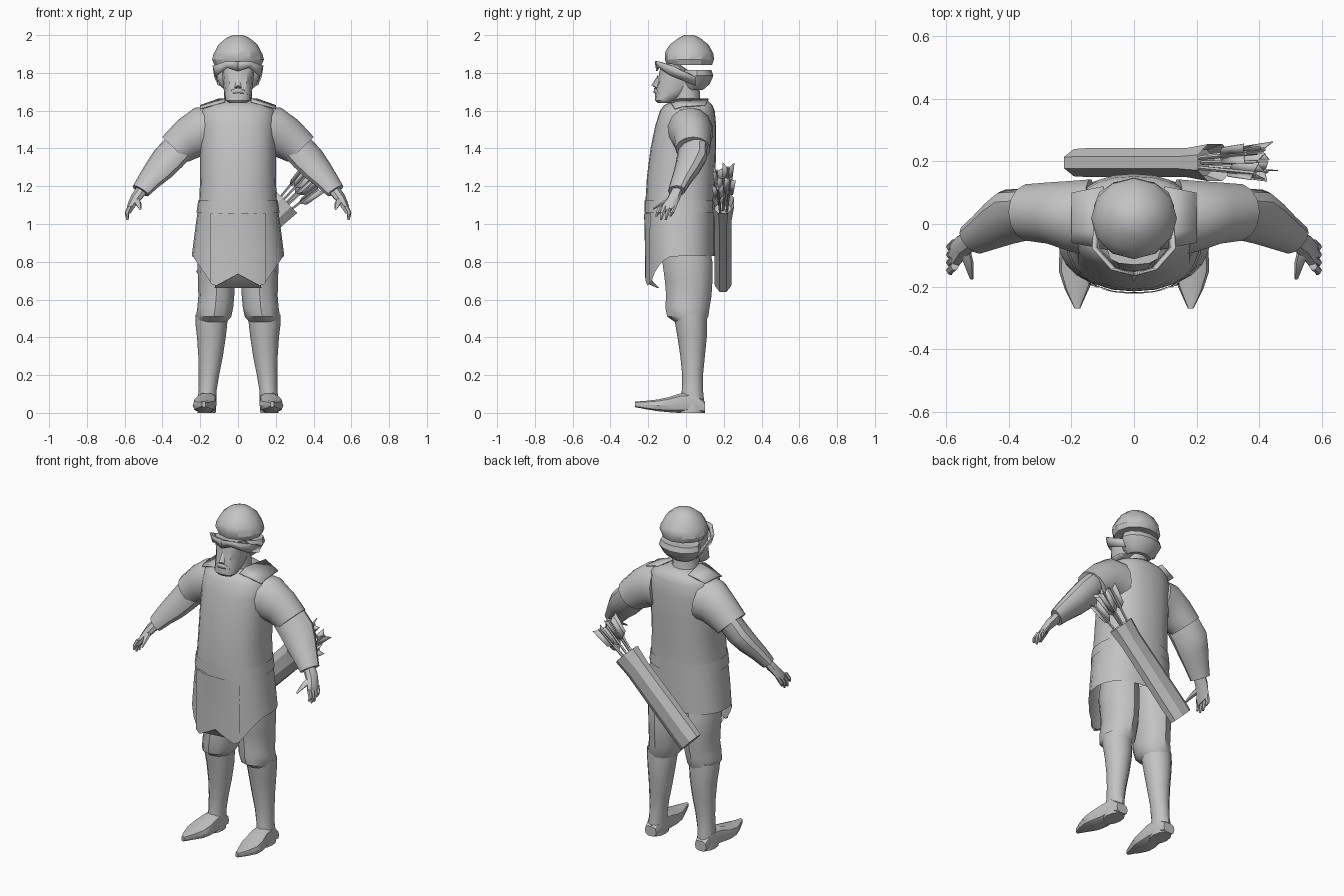
import bpy, bmesh, math
from mathutils import Vector as V

grey = bpy.data.materials.new("plain_grey")
grey.diffuse_color = (0.55, 0.55, 0.55, 1)


def make(name, verts, faces, mirror=False, angle=35, thick=0):
    me = bpy.data.meshes.new(name)
    me.from_pydata([tuple(v) for v in verts], [], faces)
    bm = bmesh.new()
    bm.from_mesh(me)
    bmesh.ops.recalc_face_normals(bm, faces=bm.faces)
    bm.to_mesh(me)
    bm.free()
    me.materials.append(grey)
    ob = bpy.data.objects.new(name, me)
    bpy.context.collection.objects.link(ob)
    bpy.ops.object.select_all(action='DESELECT')
    ob.select_set(True)
    bpy.context.view_layer.objects.active = ob
    bpy.ops.object.shade_smooth_by_angle(angle=math.radians(angle))
    if thick:
        ob.modifiers.new("thickness", 'SOLIDIFY').thickness = thick
    if mirror:
        ob.modifiers.new("mirror", 'MIRROR')
    return ob


def loft(name, rings, start=True, end=True, **kw):
    n = len(rings[0])
    verts = [p for r in rings for p in r]
    faces = [(i * n + j, i * n + (j + 1) % n, (i + 1) * n + (j + 1) % n, (i + 1) * n + j)
             for i in range(len(rings) - 1) for j in range(n)]
    if start:
        faces.append(tuple(range(n)))
    if end:
        faces.append(tuple(range(len(verts) - n, len(verts))))
    return make(name, verts, faces, **kw)


def spow(t, p):
    return math.copysign(abs(t) ** p, t)


def ring(c, u, v, n=12, p=1.0, turn=0.0):
    c, u, v = V(c), V(u), V(v)
    out = []
    for i in range(n):
        a = math.tau * (i + turn) / n
        out.append(c + u * spow(math.cos(a), p) + v * spow(math.sin(a), p))
    return out


def level(z, x0, x1, yf, yb, n=12, p=1.0):
    return ring(((x0 + x1) / 2, (yf + yb) / 2, z), ((x1 - x0) / 2, 0, 0), (0, (yb - yf) / 2, 0), n, p)


def stack(name, data, n=12, p=1.0, **kw):
    # data rows: height, half width, front y, back y
    return loft(name, [level(z, -r, r, f, b, n, p) for z, r, f, b in data], **kw)


# Tunic with a pointed, notched front hem
TUNIC = [(.83, .245, -.21, .15), (.95, .23, -.212, .15), (1.06, .215, -.215, .15),
         (1.13, .205, -.214, .15), (1.25, .2, -.207, .155), (1.4, .2, -.188, .16),
         (1.52, .2, -.163, .16), (1.6, .195, -.138, .152), (1.63, .16, -.115, .14),
         (1.655, .09, -.06, .115)]
PW = .85


def hem(x):
    x = abs(x)
    return .67 + .07 * (1 - x / .13) if x < .13 else .67 + .16 * min(1, (x - .13) / .11)


def tunic_at(z):
    z = max(z, TUNIC[0][0])
    for a, b in zip(TUNIC, TUNIC[1:]):
        if z <= b[0]:
            t = (z - a[0]) / (b[0] - a[0])
            return [a[k] + (b[k] - a[k]) * t for k in (1, 2, 3)]


def front_y(x, z):
    r, f, b = tunic_at(z)
    c = min(1, abs(x) / r) ** (1 / PW)
    return (f + b) / 2 - (b - f) / 2 * (1 - c * c) ** (PW / 2)


rows = [level(z, -r, r, f, b, 24, PW) for z, r, f, b in TUNIC]
for p in rows[0]:
    if p.y < -.03:
        p.z = hem(p.x)
loft("tunic", rows, start=False, angle=45)

# Belt, front panel and folded hem
belt = []
for z in (1.06, 1.125):
    r, f, b = tunic_at(z)
    belt.append(level(z, -r - .005, r + .005, f - .005, b + .005, 24, PW))
loft("belt", belt, start=False, end=False)
xs = [-.145 + .29 * i / 10 for i in range(11)]
pv = []
for x in xs:
    for k in range(6):
        z = hem(x) - .005 + (1.06 - hem(x)) * k / 5
        pv.append((x, front_y(x, z) - .007, z))
make("front_panel", pv, [(i * 6 + k, i * 6 + k + 1, i * 6 + k + 7, i * 6 + k + 6)
                         for i in range(10) for k in range(5)])
make("hem_fold", [(0, -.21, .74), (.12, -.195, .68), (.125, -.15, .66), (0, -.14, .66), (0, -.17, .69)],
     [(0, 1, 4), (1, 2, 3, 4)], mirror=True)

# Shoulder plates
make("shoulder_plate", [(.07, -.085, 1.65), (.2, -.06, 1.612), (.2, .1, 1.63), (.1, .12, 1.665),
                        (.2, -.02, 1.625), (.07, -.03, 1.665)],
     [(0, 1, 4, 5), (5, 4, 2, 3)], mirror=True, thick=.006)

# Short sleeves, arms and hands
loft("sleeve", [ring(c, u, (0, v, 0), 14) for c, u, v in (
    ((.14, .02, 1.49), (.02, 0, .13), .125), ((.2, .025, 1.49), (.03, 0, .125), .115),
    ((.265, .035, 1.45), (.055, 0, .098), .1), ((.333, .037, 1.395), (.068, 0, .066), .092))],
     mirror=True)
loft("arm", [ring(c, V((.78, 0, .62)) * r, (.5 * w, w, 0), 12) for c, r, w in (
    ((.31, .035, 1.41), .08, .078), ((.37, .03, 1.345), .08, .08), ((.42, .005, 1.285), .072, .068),
    ((.47, -.025, 1.23), .058, .055), ((.515, -.05, 1.175), .046, .045))], mirror=True)
loft("palm", [ring(c, V((.8, 0, .5)) * r, (0, w, .3 * w), 8) for c, r, w in (
    ((.505, -.045, 1.185), .033, .035), ((.54, -.065, 1.14), .03, .04),
    ((.565, -.09, 1.10), .022, .05), ((.578, -.1, 1.07), .015, .046))], mirror=True)
for i in range(4):
    y = -.14 + .025 * i
    tip = 1.02 + (.02 if i in (0, 3) else 0)
    loft("finger", [ring(c, (r, 0, 0), (0, r, 0), 6) for c, r in (
        ((.572, y + .005, 1.095), .013), ((.588, y - .008, 1.06), .012), ((.585, y - .018, tip), .006))],
         mirror=True)
loft("thumb", [ring(c, (r, 0, 0), (0, .5 * r, r), 6) for c, r in (
    ((.545, -.07, 1.135), .02), ((.528, -.125, 1.11), .016), ((.518, -.175, 1.08), .006))], mirror=True)

# Legs: trousers, boots, feet
loft("trouser", [level(*r) for r in (
    (.9, .01, .2, -.12, .12), (.8, .012, .215, -.125, .14), (.7, .015, .212, -.112, .14),
    (.62, .02, .21, -.105, .135), (.56, .025, .215, -.11, .125), (.51, .035, .222, -.1, .118),
    (.475, .065, .21, -.05, .1))], mirror=True)
loft("boot", [level(*r) for r in (
    (.52, .055, .225, -.065, .11), (.47, .057, .225, -.057, .11), (.4, .065, .217, -.045, .11),
    (.3, .08, .21, -.03, .1), (.2, .1, .208, -.02, .09), (.12, .113, .208, -.022, .09),
    (.06, .115, .215, -.03, .096), (0, .118, .215, -.05, .1))], mirror=True)
loft("foot", [ring(((a + b) / 2, y, (c + d) / 2), ((b - a) / 2, 0, 0), (0, 0, (d - c) / 2), 10, .7)
              for y, a, b, c, d in (
    (.1, .13, .205, 0, .06), (.05, .115, .215, 0, .11), (-.03, .113, .222, 0, .105),
    (-.09, .113, .238, .002, .085), (-.15, .12, .24, .008, .072), (-.21, .145, .22, .018, .065),
    (-.27, .172, .19, .03, .06))], mirror=True)

# Head, beard, nose, neck and hair
stack("neck", [(1.58, .09, -.06, .1), (1.66, .075, -.07, .075), (1.76, .075, -.07, .07)])
stack("face", [(1.64, .045, -.15, -.085), (1.655, .065, -.163, -.06), (1.70, .074, -.163, .02),
               (1.75, .08, -.15, .05), (1.8, .085, -.142, .03), (1.85, .085, -.13, -.04)], p=.8)
make("nose", [(0, -.148, 1.79), (0, -.183, 1.735), (.02, -.15, 1.72), (0, -.155, 1.715)],
     [(0, 1, 2), (1, 3, 2)], mirror=True)
make("moustache", [(0, -.168, 1.72), (.045, -.15, 1.705), (.05, -.145, 1.685), (0, -.172, 1.695)],
     [(0, 1, 2, 3)], mirror=True, thick=.008)
stack("hair", [(1.71, .07, -.01, .09), (1.74, .105, -.025, .125), (1.785, .128, -.03, .145),
               (1.815, .118, -.02, .135), (1.81, .08, 0, .1)])

# Slanted peak wrapping the brow
top = [(0, -.158, 1.862), (.07, -.14, 1.86), (.128, -.075, 1.84), (.118, .05, 1.78)]
low = [(0, -.15, 1.81), (.055, -.14, 1.83), (.11, -.075, 1.785), (.098, .05, 1.735)]
make("brow_peak", top + low, [(i, i + 1, i + 5, i + 4) for i in range(3)], mirror=True, thick=.008)

# Round cap with thick rim
stack("cap", [(1.845, .1, -.08, .11), (1.842, .125, -.1, .138), (1.87, .137, -.112, .148),
              (1.9, .13, -.112, .146), (1.915, .121, -.108, .138), (1.95, .103, -.085, .118),
              (1.985, .062, -.04, .075), (2.0, .025, -.008, .042)], n=12, angle=28)

# Quiver slung across the back
A, D, S = V((-.17, .196, .695)), V((.715, 0, .70)).normalized(), V((-.7, 0, .715)).normalized()
L = .6
quiver = [ring(A + D * t, S * w, (0, h, 0), 8, 1, .5) for t, w, h in (
    (0, .083, .047), (.06, .084, .05), (.5, .078, .05), (L, .085, .064), (L - .06, .06, .045))]
loft("quiver", quiver, angle=20)

# Arrows with crossed feathers
for s, y, ln in ((-.05, -.02, .17), (-.015, .03, .2), (.025, -.025, .21), (.05, .02, .2), (0, 0, .19)):
    base = A + D * (L - .08) + S * s * .7 + V((0, y * .6, 0))
    tip = A + D * (L + ln) + S * s * 1.3 + V((0, y * 1.4, 0))
    d = (tip - base).normalized()
    a = (S - d * S.dot(d)).normalized()
    b = d.cross(a)
    loft("arrow_shaft", [ring(c, a * .007, b * .007, 5) for c in (base, tip)])
    fv, ff = [], []
    for k in range(3):
        ang = math.tau * k / 3 + s * 20
        o = a * math.cos(ang) + b * math.sin(ang)
        q = len(fv)
        fv += [tip - d * .13, tip - d * .1 + o * .03, tip + d * .015 + o * .036, tip - d * .01]
        ff.append((q, q + 1, q + 2, q + 3))
    make("arrow_feathers", fv, ff, thick=.003)
